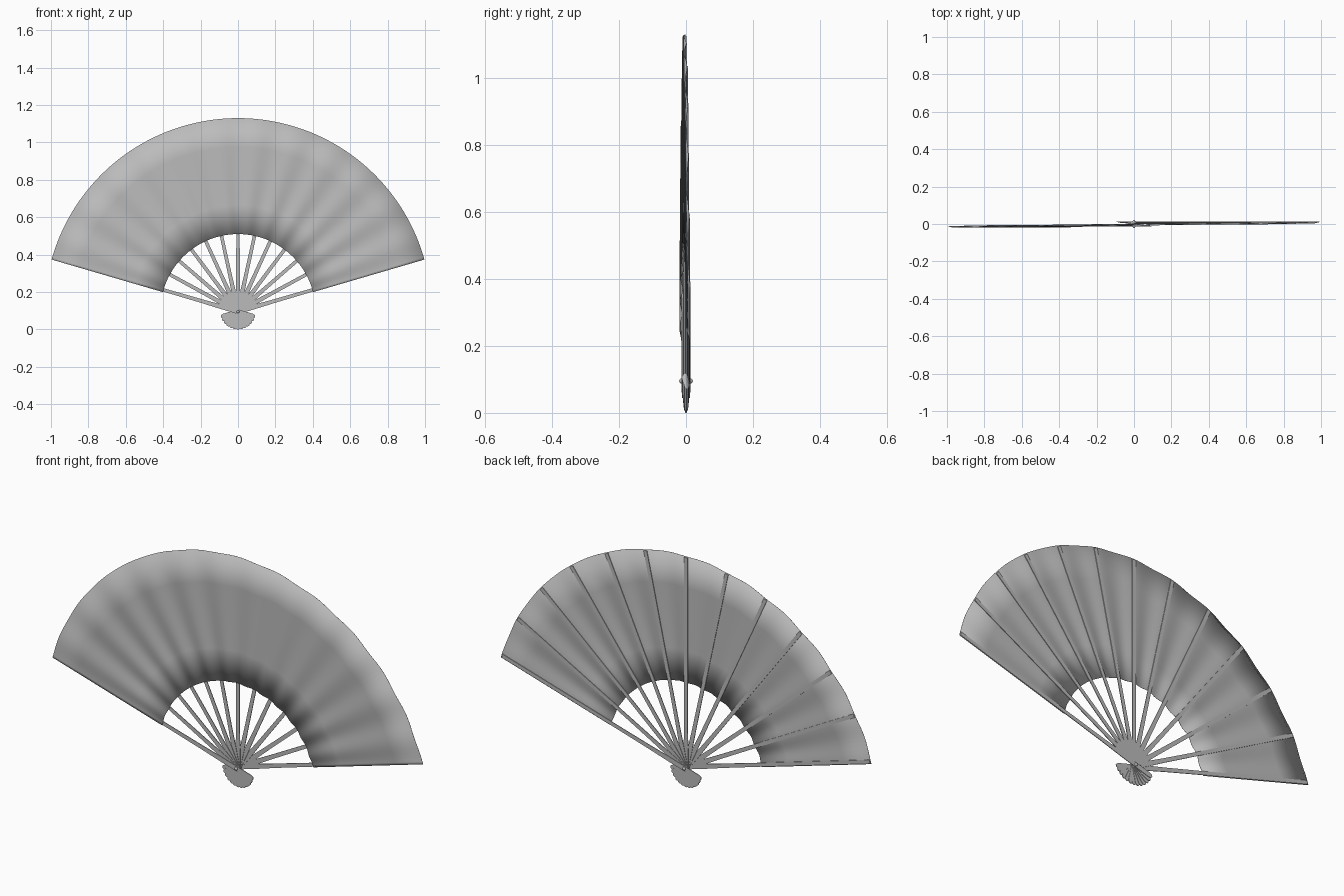
import bpy, bmesh, math
from mathutils import Matrix, Vector

if "Cube" in bpy.data.objects:
    bpy.data.objects.remove(bpy.data.objects["Cube"], do_unlink=True)

RIBS = 13
PIVOT = Vector((0, 0, 0.095))
START = math.radians(16.3)
SPAN = math.pi - 2 * START
STEP = SPAN / (RIBS - 1)
R_IN, R_OUT = 0.415, 1.035
STACK = 0.012          # depth offset of the outermost ribs
RIB_THICK = 0.003

grey = bpy.data.materials.new("plain grey")
grey.use_nodes = True
colour = (0.5, 0.5, 0.5, 1)
grey.diffuse_color = colour
grey.node_tree.nodes["Principled BSDF"].inputs["Base Color"].default_value = colour


def finish(bm, name, smooth=False):
    bmesh.ops.recalc_face_normals(bm, faces=bm.faces)
    mesh = bpy.data.meshes.new(name)
    bm.to_mesh(mesh)
    bm.free()
    mesh.materials.append(grey)
    ob = bpy.data.objects.new(name, mesh)
    bpy.context.collection.objects.link(ob)
    if smooth:
        bpy.ops.object.select_all(action="DESELECT")
        bpy.context.view_layer.objects.active = ob
        ob.select_set(True)
        bpy.ops.object.shade_smooth_by_angle(angle=math.radians(40))
    return ob


def stack_y(t):
    """Depth at position t, counted in ribs from the +x end."""
    return STACK * (1 - 2 * t / (RIBS - 1))


# Ribs: a flat stick with rounded tail, fanned out around the pivot
half = [(-0.095, 0.004), (-0.090, 0.009), (-0.080, 0.012), (0.09, 0.012),
        (0.20, 0.010), (0.42, 0.009), (R_OUT - 0.005, 0.009)]
outline = half + [(r, -w) for r, w in reversed(half)]
for i in range(RIBS):
    bm = bmesh.new()
    face = bm.faces.new([bm.verts.new((r, -RIB_THICK / 2, w)) for r, w in outline])
    ext = bmesh.ops.extrude_face_region(bm, geom=[face])
    moved = [v for v in ext["geom"] if isinstance(v, bmesh.types.BMVert)]
    bmesh.ops.translate(bm, verts=moved, vec=(0, RIB_THICK, 0))
    place = Matrix.Translation(PIVOT + Vector((0, stack_y(i), 0)))
    bm.transform(place @ Matrix.Rotation(-(START + i * STEP), 4, "Y"))
    finish(bm, f"rib_{i + 1}")

# Pleated leaf: fixed to the front of each rib, bulging forward in between
SUB, ROWS, MARGIN = 10, 4, 0.012
bm = bmesh.new()
columns = []
count = (RIBS - 1) * SUB
for c in range(-1, count + 2):
    t = min(max(c, 0), count) / SUB
    a = START + t * STEP
    side = MARGIN * ((c > count) - (c < 0))      # straight hem past the end ribs
    out = Vector((math.cos(a), 0, math.sin(a)))
    across = Vector((-math.sin(a), 0, math.cos(a)))
    bulge = 0.0035 * (1 - math.cos(2 * math.pi * t))
    depth = Vector((0, stack_y(t) - RIB_THICK / 2 - bulge, 0))
    columns.append([bm.verts.new(PIVOT + depth + across * side
                                 + out * (R_IN + (R_OUT - R_IN) * k / ROWS))
                    for k in range(ROWS + 1)])
for p, q in zip(columns, columns[1:]):
    for k in range(ROWS):
        bm.faces.new((p[k], p[k + 1], q[k + 1], q[k]))
leaf = finish(bm, "pleated_leaf", smooth=True)
solid = leaf.modifiers.new("paper thickness", "SOLIDIFY")
solid.thickness = 0.0008
solid.offset = 0

# Pivot pin with a domed head at each end
bm = bmesh.new()
bmesh.ops.create_cone(bm, cap_ends=True, segments=16, radius1=0.005, radius2=0.005,
                      depth=2 * STACK, matrix=Matrix.Rotation(math.pi / 2, 4, "X"))
for s in (-1, 1):
    bmesh.ops.create_uvsphere(bm, u_segments=16, v_segments=8, radius=0.008,
                              matrix=Matrix.Translation((0, s * 0.0125, 0)))
bm.transform(Matrix.Translation(PIVOT))
finish(bm, "pivot_pin", smooth=True)
